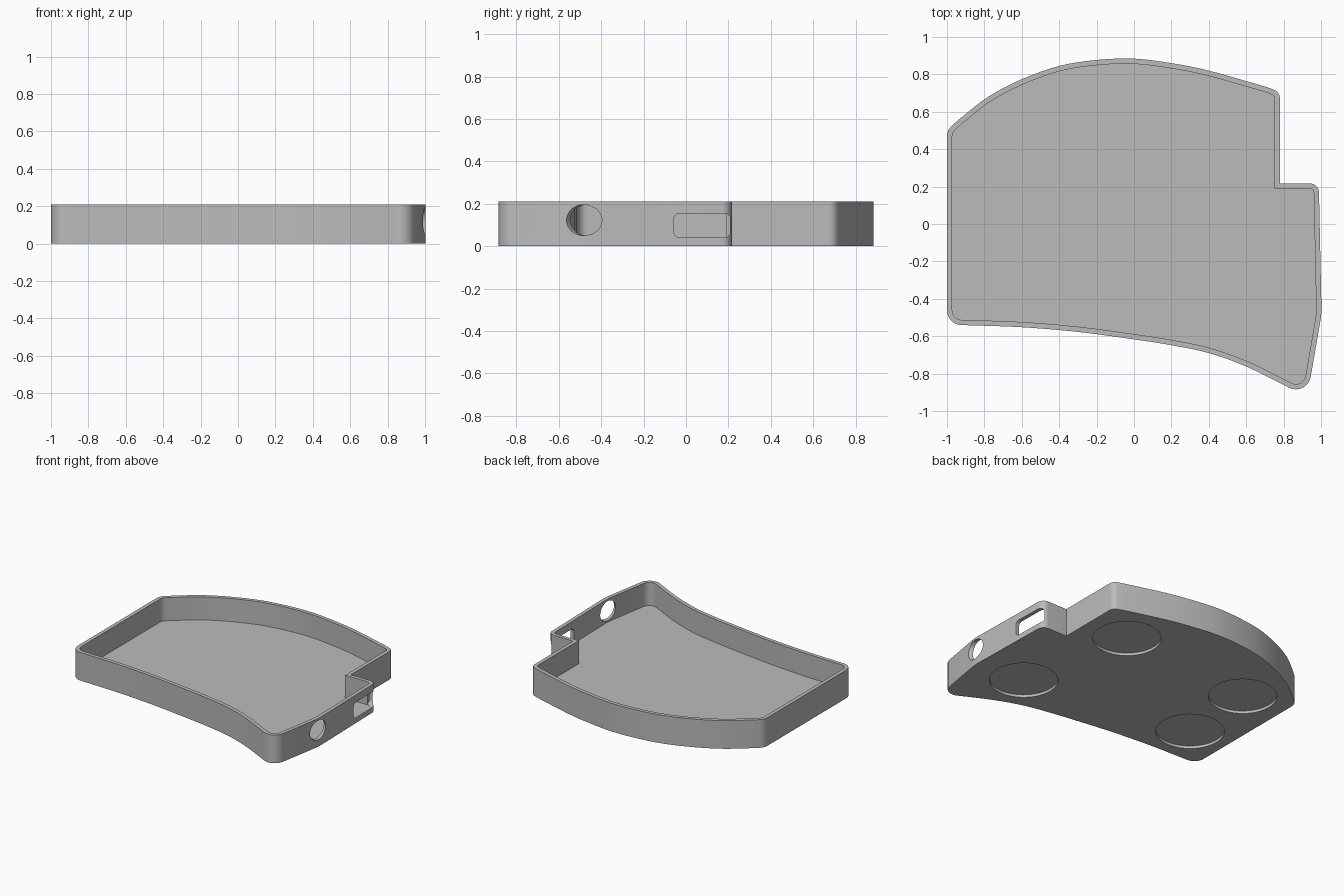
import bpy, bmesh, math
from mathutils import Vector, Matrix

cube = bpy.data.objects.get("Cube")
if cube:
    bpy.data.objects.remove(cube, do_unlink=True)

HEIGHT, FLOOR, WALL, RECESS = 0.21, 0.038, 0.028, 0.02

grey = bpy.data.materials.new("plain grey")
grey.use_nodes = True
COLOUR = (0.5, 0.5, 0.5, 1)
grey.diffuse_color = COLOUR
grey.node_tree.nodes["Principled BSDF"].inputs["Base Color"].default_value = COLOUR


def spline(points, steps=4):
    """Smooth curve through the points."""
    p = [Vector(q) for q in points]
    p = [2 * p[0] - p[1]] + p + [2 * p[-1] - p[-2]]
    out = []
    for a, b, c, d in zip(p, p[1:], p[2:], p[3:]):
        for i in range(steps):
            t = i / steps
            out.append(b + 0.5 * t * ((c - a) + t * ((2 * a - 5 * b + 4 * c - d)
                       + t * (3 * (b - c) + d - a))))
    return out + [p[-2]]


def fillet(prev, corner, nxt, radius, steps=8):
    """Arc that rounds one corner."""
    corner = Vector(corner)
    u, v = (prev - corner).normalized(), (nxt - corner).normalized()
    half = u.angle(v) / 2
    centre = corner + (u + v).normalized() * radius / math.sin(half)
    start = corner + u * radius / math.tan(half) - centre
    end = corner + v * radius / math.tan(half) - centre
    sweep = start.angle_signed(end)
    return [centre + Matrix.Rotation(-sweep * i / steps, 2) @ start
            for i in range(steps + 1)]


def inset(loop, dist):
    """Parallel outline inside an anticlockwise loop."""
    out = []
    for i, p in enumerate(loop):
        a = (p - loop[i - 1]).normalized()
        b = (loop[(i + 1) % len(loop)] - p).normalized()
        n = Vector((-a.y - b.y, a.x + b.x)).normalized()
        out.append(p + n * dist / n.dot(Vector((-a.y, a.x))))
    return out


def prism(name, loop, low, high, matrix=Matrix()):
    """Solid made by raising an outline from low to high."""
    bm = bmesh.new()
    base = bm.faces.new([bm.verts.new((p[0], p[1], low)) for p in loop])
    top = bmesh.ops.extrude_face_region(bm, geom=[base])["geom"]
    bmesh.ops.translate(bm, vec=(0, 0, high - low),
                        verts=[g for g in top if isinstance(g, bmesh.types.BMVert)])
    bmesh.ops.recalc_face_normals(bm, faces=bm.faces)
    bm.transform(matrix)
    mesh = bpy.data.meshes.new(name)
    bm.to_mesh(mesh)
    bm.free()
    mesh.materials.append(grey)
    obj = bpy.data.objects.new(name, mesh)
    bpy.context.collection.objects.link(obj)
    return obj


def circle(x, y, radius, count=64):
    return [(x + radius * math.cos(math.tau * i / count),
             y + radius * math.sin(math.tau * i / count)) for i in range(count)]


# Tray outline, anticlockwise from the front left corner of the plan
front = spline([(-0.9, -0.541), (-0.6, -0.552), (-0.3, -0.577), (0, -0.617),
                (0.2, -0.648), (0.4, -0.69), (0.6, -0.762), (0.8, -0.86)])
back = spline([(0.7, 0.735), (0.4, 0.82), (0.2, 0.86), (0, 0.884), (-0.2, 0.877),
               (-0.4, 0.845), (-0.6, 0.774), (-0.78, 0.68), (-0.93, 0.564)])
tip, bend = Vector((0.926, -0.926)), Vector((1.003, -0.48))
shoulder, step = Vector((0.988, 0.217)), Vector((0.78, 0.217))
back_right, back_left = Vector((0.78, 0.707)), Vector((-1, 0.503))
front_left = Vector((-1, -0.54))
outline = (fillet(back_left, front_left, front[0], 0.08) + front
           + fillet(front[-1], tip, bend, 0.08)
           + fillet(tip, bend, shoulder, 0.4)
           + fillet(bend, shoulder, step, 0.05) + [step]
           + fillet(step, back_right, back[0], 0.05) + back
           + fillet(back[-1], back_left, front_left, 0.08))

tray = prism("tray", outline, 0, HEIGHT)
cutters = [prism("cavity_cutter", inset(outline, WALL), FLOOR, HEIGHT + 0.1)]

# Round foot recesses under the floor
for x, y in [(0.617, -0.426), (0.444, 0.456), (-0.658, 0.359), (-0.69, -0.233)]:
    cutters.append(prism("foot_recess_cutter", circle(x, y, 0.232), -0.1, RECESS))

# Round cable hole, bored at a slant through the side wall
slant = (Matrix.Translation((0.995, -0.48, 0.1225)) @ Matrix.Rotation(math.radians(-34), 4, "Z")
         @ Matrix.Rotation(math.pi / 2, 4, "Y"))
cutters.append(prism("cable_hole_cutter", circle(0, 0, 0.0725), -0.12, 0.12, slant))

# Rounded socket slot beside the step
box = [Vector(p) for p in [(-0.155, -0.058), (-0.04, -0.058), (-0.04, 0.21), (-0.155, 0.21)]]
slot = []
for i in range(4):
    slot += fillet(box[i - 1], box[i], box[(i + 1) % 4], 0.03)
cutters.append(prism("socket_slot_cutter", slot, 0.935, 1.1, Matrix.Rotation(math.pi / 2, 4, "Y")))

# Cut everything out, then discard the cutters
for cutter in cutters:
    cutter.hide_render = True
    mod = tray.modifiers.new(cutter.name, "BOOLEAN")
    mod.operation, mod.solver, mod.object = "DIFFERENCE", "EXACT", cutter
bpy.context.view_layer.update()
cut = bpy.data.meshes.new_from_object(tray.evaluated_get(bpy.context.evaluated_depsgraph_get()))
tray.modifiers.clear()
tray.data = cut
cut.name = "tray"
for cutter in cutters:
    bpy.data.objects.remove(cutter, do_unlink=True)

# Smooth walls, crisp rims
bpy.ops.object.select_all(action="DESELECT")
tray.select_set(True)
bpy.context.view_layer.objects.active = tray
bpy.ops.object.shade_smooth_by_angle(angle=math.radians(30))
